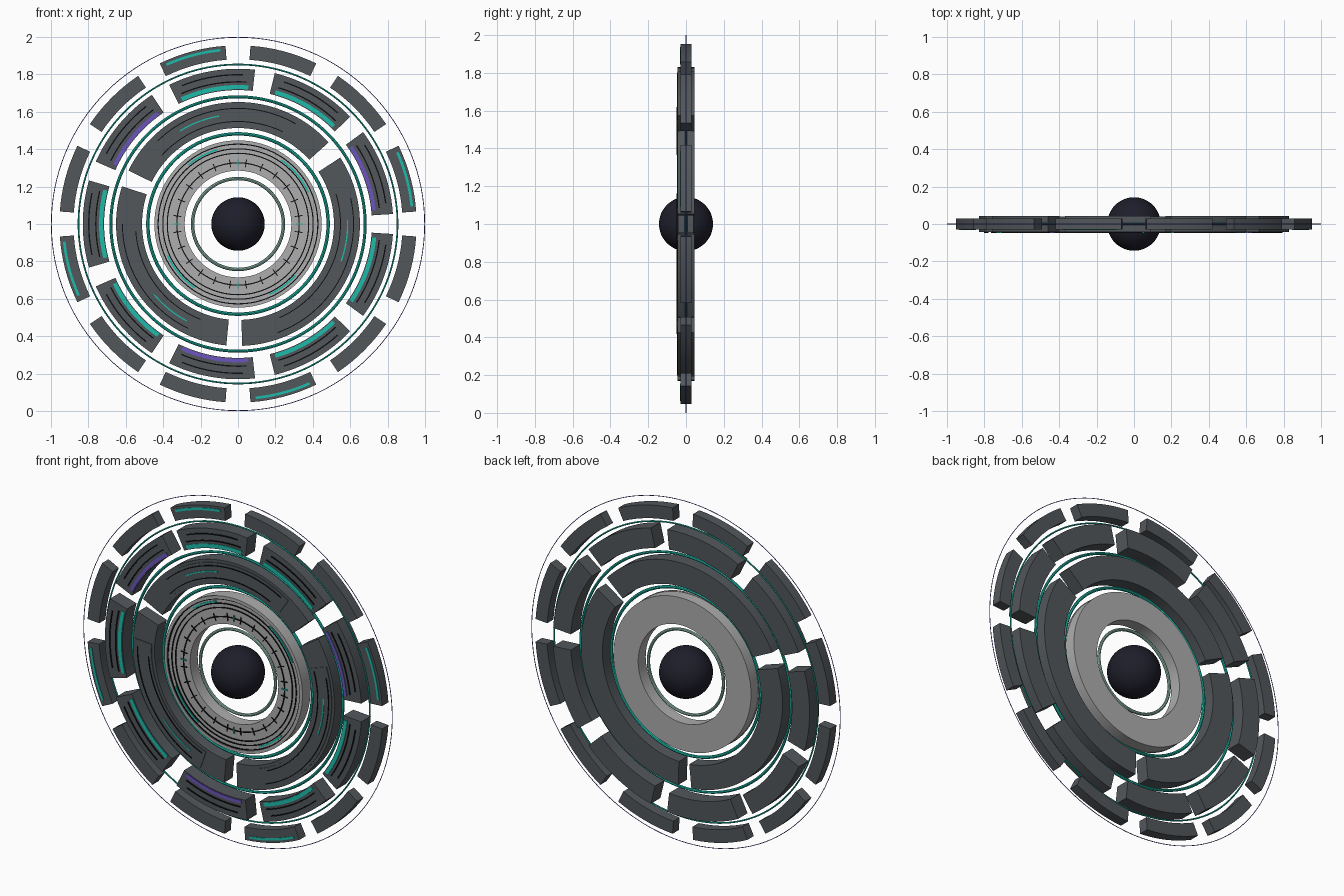
import bpy, bmesh
from math import cos, sin, pi, radians, ceil

if "Cube" in bpy.data.objects:
    bpy.data.objects.remove(bpy.data.objects["Cube"])


def material(name, rgb):
    m = bpy.data.materials.new(name)
    m.diffuse_color = (*rgb, 1)
    m.use_nodes = True
    m.node_tree.nodes["Principled BSDF"].inputs["Base Color"].default_value = m.diffuse_color
    return m


DARK = material("dark grey", (0.085, 0.095, 0.105))
LIGHT = material("light grey", (0.42, 0.42, 0.42))
TEAL = material("teal glow", (0.012, 0.50, 0.40))
PALE = material("pale green", (0.27, 0.48, 0.40))
PURPLE = material("purple glow", (0.15, 0.09, 0.52))
BLACK = material("black line", (0.004, 0.004, 0.005))
NAVY = material("dark navy", (0.013, 0.013, 0.024))
CZ = 1.0  # height of the hub


def sweep(bm, profile, a0, a1, closed=False):
    """Sweep an (r, y) profile around the hub axis between two angles."""
    n = 128 if closed else max(1, ceil((a1 - a0) / 2.8))
    rows = []
    for i in range(n if closed else n + 1):
        a = radians(a0 + (a1 - a0) * i / n)
        rows.append([bm.verts.new((r * cos(a), y, CZ + r * sin(a))) for r, y in profile])
    k = len(profile)
    for i in range(n):
        p, q = rows[i], rows[(i + 1) % len(rows)]
        for j in range(k):
            bm.faces.new((p[j], p[(j + 1) % k], q[(j + 1) % k], q[j]))
    if not closed:
        bm.faces.new(rows[0])
        bm.faces.new(rows[-1][::-1])


def rect(r0, r1, y0, y1):
    return [(r0, y0), (r1, y0), (r1, y1), (r0, y1)]


def finish(bm, name, mat):
    bmesh.ops.recalc_face_normals(bm, faces=bm.faces)
    me = bpy.data.meshes.new(name)
    bm.to_mesh(me)
    bm.free()
    me.materials.append(mat)
    ob = bpy.data.objects.new(name, me)
    bpy.context.collection.objects.link(ob)
    bpy.context.view_layer.objects.active = ob
    ob.select_set(True)
    bpy.ops.object.shade_smooth_by_angle(angle=radians(35))
    ob.select_set(False)
    return ob


def arcs(name, mat, profile, spans):
    bm = bmesh.new()
    for a0, a1 in spans:
        sweep(bm, profile, a0, a1, closed=(a1 - a0 >= 360))
    return finish(bm, name, mat)


def tube_ring(name, mat, radius, tube):
    circle = [(radius + tube * cos(t * pi / 4), tube * sin(t * pi / 4)) for t in range(8)]
    arcs(name, mat, circle, [(0, 360)])


def plate(name, mat, r, width, front, spans, thick=0.004):
    """Thin painted strip on a front face at y = front."""
    arcs(name, mat, rect(r - width / 2, r + width / 2, front - thick, front + 0.001), spans)


def around(centres, half):
    return [(c - half, c + half) for c in centres]


# Central sphere
bm = bmesh.new()
bmesh.ops.create_uvsphere(bm, u_segments=48, v_segments=24, radius=0.143)
bmesh.ops.translate(bm, verts=bm.verts, vec=(0, 0, CZ))
finish(bm, "core_sphere", NAVY)

# Thin round hoops
tube_ring("core_hoop", PALE, 0.243, 0.009)
tube_ring("inner_hoop", TEAL, 0.482, 0.009)
tube_ring("middle_hoop", TEAL, 0.680, 0.008)
tube_ring("outer_hoop", TEAL, 0.853, 0.0045)
tube_ring("rim_hoop", PURPLE, 0.998, 0.002)

# Light dial ring with a raised outer lip
arcs("dial_ring", LIGHT, rect(0.285, 0.445, -0.035, 0.035), [(0, 360)])
arcs("dial_lip", LIGHT, rect(0.430, 0.447, -0.043, -0.03), [(0, 360)])
for i, (r, w) in enumerate([(0.327, 0.006), (0.378, 0.006), (0.402, 0.006), (0.427, 0.006)]):
    plate(f"dial_line_{i}", BLACK, r, w, -0.035, [(0, 360)])
plate("dial_ticks", BLACK, 0.327, 0.042, -0.035, around([7.5 + 15 * i for i in range(24)], 0.45))
plate("dial_cardinal_marks", TEAL, 0.327, 0.035, -0.035, around([0, 90, 180, 270], 0.6), 0.006)
plate("dial_glow_arcs", TEAL, 0.412, 0.009, -0.035,
      [(24, 56), (106, 130), (204, 236), (294, 318)], 0.005)

# Three long armour segments
armour = [(42, 154), (162, 264.5), (272, 393)]
arcs("armour_segments", DARK, rect(0.513, 0.652, -0.040, 0.040), armour)
arcs("armour_panels", DARK, rect(0.530, 0.636, -0.045, -0.039),
     [(a + 14, b - 14) for a, b in armour])
plate("armour_outer_lines", BLACK, 0.618, 0.005, -0.045, [(a + 18, b - 20) for a, b in armour])
plate("armour_inner_lines", BLACK, 0.548, 0.005, -0.045, [(a + 22, b - 16) for a, b in armour])
plate("armour_glow", TEAL, 0.586, 0.007, -0.045, around([111, 231, -9 + 360], 11))

# Nine middle blocks
mid = [20 + 40 * i for i in range(9)]
arcs("middle_blocks", DARK, rect(0.716, 0.830, -0.044, 0.044), around(mid, 16.3))
purple = [20, 140, 260]
plate("middle_purple_strips", PURPLE, 0.730, 0.020, -0.044, around(purple, 14.3))
plate("middle_teal_strips", TEAL, 0.732, 0.022, -0.044,
      around([c for c in mid if c not in purple], 14.3))
plate("middle_inner_lines", BLACK, 0.760, 0.007, -0.044, around(mid, 13.5))
plate("middle_outer_lines", BLACK, 0.798, 0.007, -0.044, around(mid, 12))

# Twelve outer blocks, every third one lit
outer = [15 + 30 * i for i in range(12)]
arcs("outer_blocks", DARK, rect(0.880, 0.955, -0.029, 0.029), around(outer, 11))
plate("outer_glow", TEAL, 0.934, 0.014, -0.029, around(outer[::3], 9.2))
